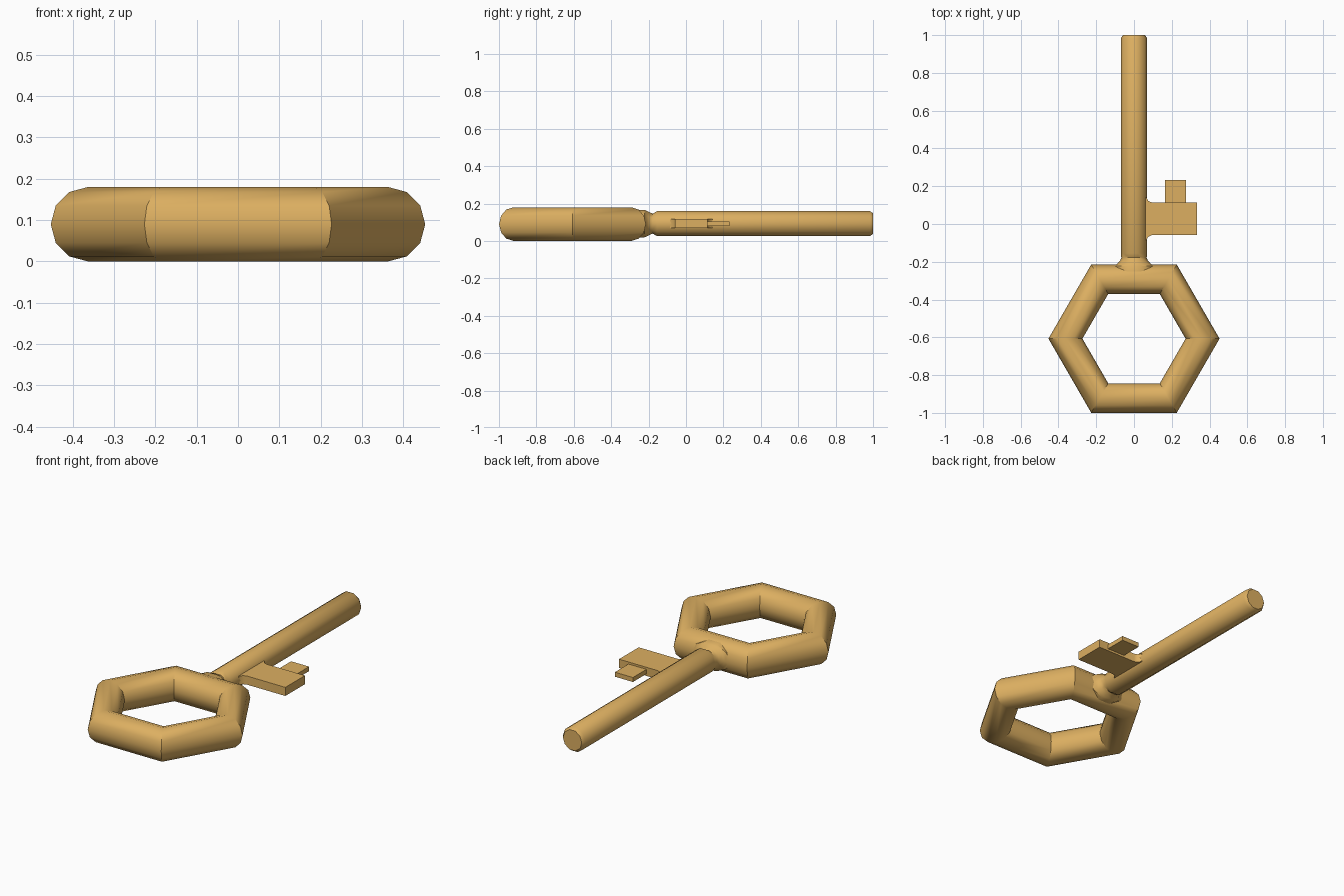
import bpy, bmesh, math

if "Cube" in bpy.data.objects:
    bpy.data.objects.remove(bpy.data.objects["Cube"])

brass = bpy.data.materials.new("brass")
brass.diffuse_color = (0.72, 0.43, 0.12, 1)
brass.use_nodes = True
brass.node_tree.nodes["Principled BSDF"].inputs["Base Color"].default_value = brass.diffuse_color
ZC = 0.0925


def finish(ob, angle):
    ob.data.materials.append(brass)
    bpy.ops.object.select_all(action='DESELECT')
    ob.select_set(True)
    bpy.context.view_layer.objects.active = ob
    bpy.ops.object.shade_smooth_by_angle(angle=math.radians(angle))


def from_bmesh(name, bm, angle):
    bmesh.ops.recalc_face_normals(bm, faces=bm.faces)
    me = bpy.data.meshes.new(name)
    bm.to_mesh(me)
    bm.free()
    ob = bpy.data.objects.new(name, me)
    bpy.context.collection.objects.link(ob)
    finish(ob, angle)


def loft(name, rings, axis, angle):
    """Skin equal-length vertex rings and cap both ends."""
    bm = bmesh.new()
    loops = [[bm.verts.new(p) for p in ring] for ring in rings]
    n = len(loops[0])
    for a, b in zip(loops, loops[1:]):
        for i in range(n):
            j = (i + 1) % n
            bm.faces.new((a[i], a[j], b[j], b[i]))
    bm.faces.new(loops[0])
    bm.faces.new(loops[-1])
    from_bmesh(name, bm, angle)


# Hexagonal bow: six-segment torus with a twelve-sided tube
bpy.ops.mesh.primitive_torus_add(major_segments=6, minor_segments=12,
                                 major_radius=0.363, minor_radius=0.09,
                                 location=(0, -0.607, 0.09))
bow = bpy.context.object
bow.name = "bow_ring"
finish(bow, 40)

# Shaft with flared, pinched neck and chamfered tip: (y, x radius, z radius)
profile = [(-0.27, 0.115, 0.078), (-0.222, 0.115, 0.077), (-0.212, 0.09, 0.073),
           (-0.195, 0.074, 0.064), (-0.178, 0.067, 0.056), (-0.155, 0.07, 0.07),
           (0.984, 0.07, 0.07), (1.0, 0.058, 0.058)]
N = 10
rings = [[(rx * math.cos(2 * math.pi * i / N), y, ZC + rz * math.sin(2 * math.pi * i / N))
          for i in range(N)] for y, rx, rz in profile]
loft("shaft", rings, 'Y', 42)


# Flat bit plates, lofted from rectangles
def rect_x(x, y0, y1, h):
    return [(x, y0, ZC - h), (x, y1, ZC - h), (x, y1, ZC + h), (x, y0, ZC + h)]


loft("bit", [rect_x(0.03, -0.09, 0.145, 0.024), rect_x(0.066, -0.085, 0.14, 0.024),
             rect_x(0.076, -0.067, 0.122, 0.024), rect_x(0.095, -0.059, 0.114, 0.024),
             rect_x(0.333, -0.059, 0.114, 0.024)], 'X', 42)
loft("bit_tooth", [rect_x(0.164, 0.10, 0.233, 0.0125),
                   rect_x(0.275, 0.10, 0.233, 0.0125)], 'X', 42)
